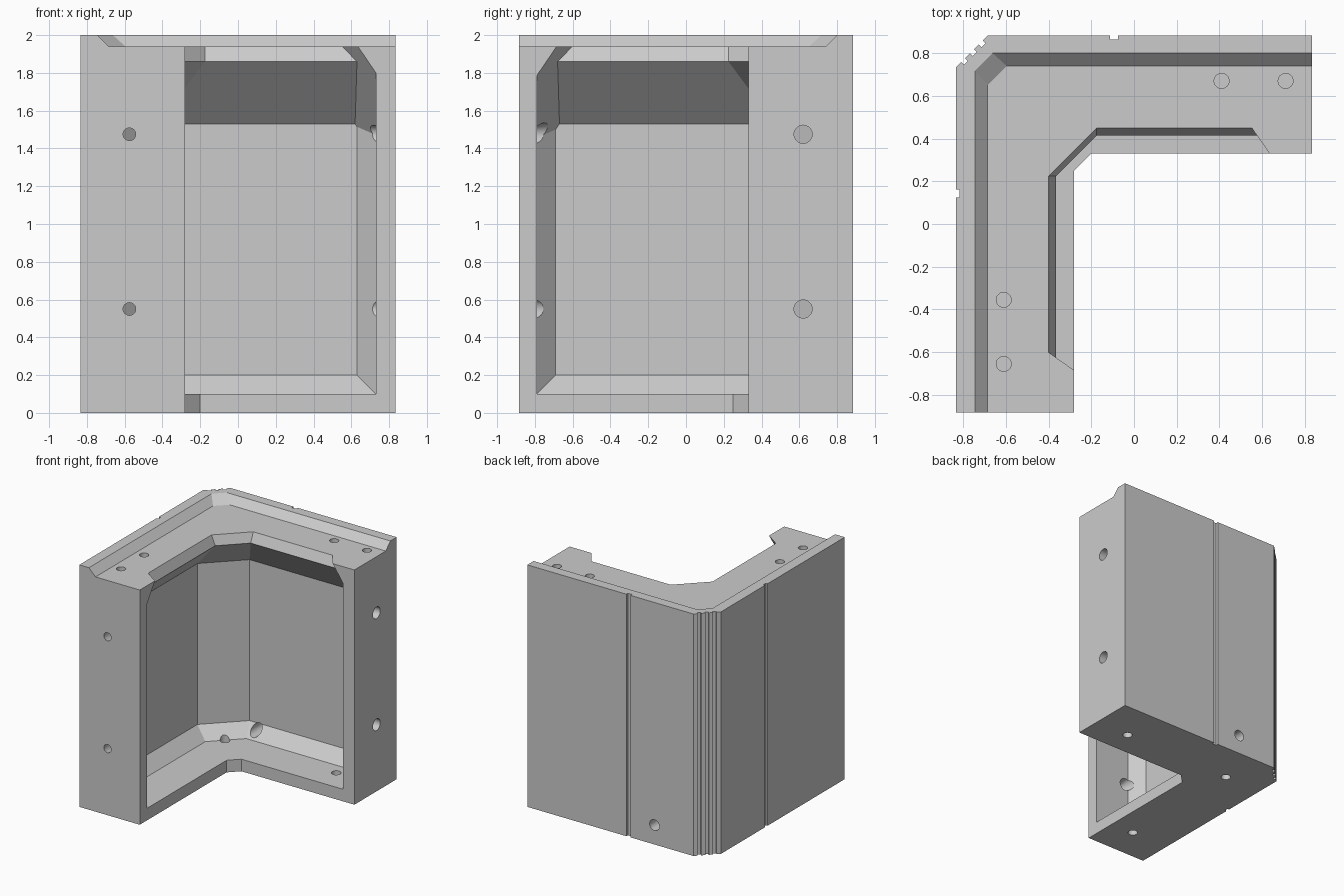
import bpy, bmesh, math
from mathutils import Vector

cube = bpy.data.objects.get("Cube")
if cube:
    bpy.data.objects.remove(cube, do_unlink=True)

concrete = bpy.data.materials.new("concrete_grey")
concrete.use_nodes = True
GREY = (0.6, 0.6, 0.6, 1)
concrete.diffuse_color = GREY
concrete.node_tree.nodes["Principled BSDF"].inputs["Base Color"].default_value = GREY


def to_object(bm, name):
    bmesh.ops.recalc_face_normals(bm, faces=bm.faces)
    mesh = bpy.data.meshes.new(name)
    bm.to_mesh(mesh)
    bm.free()
    mesh.materials.append(concrete)
    obj = bpy.data.objects.new(name, mesh)
    bpy.context.collection.objects.link(obj)
    return obj


def notch(a, b, t, width, depth):
    """Four points of a square groove at fraction t of the clockwise edge a-b."""
    a, b = Vector(a), Vector(b)
    d = (b - a).normalized()
    inward = Vector((d.y, -d.x)) * depth
    p, h = a.lerp(b, t), d * width / 2
    return [p - h, p - h + inward, p + h + inward, p + h]


def convex(name, planes, inside):
    """Convex solid: a large box trimmed by planes, keeping the inside point."""
    bm = bmesh.new()
    bmesh.ops.create_cube(bm, size=5)
    for point, normal in planes:
        point, normal = Vector(point), Vector(normal).normalized()
        if normal.dot(Vector(inside) - point) > 0:
            normal = -normal
        cut = bmesh.ops.bisect_plane(bm, geom=bm.verts[:] + bm.edges[:] + bm.faces[:],
                                     plane_co=point, plane_no=normal, clear_outer=True)
        edges = [e for e in cut["geom_cut"] if isinstance(e, bmesh.types.BMEdge)]
        if edges:
            bmesh.ops.holes_fill(bm, edges=edges)
    return to_object(bm, name)


def slope(n, a, b):
    """Plane across direction n through two (distance, height) points."""
    (s0, z0), (s1, z1) = a, b
    return ((n[0] * s0, n[1] * s0, z0), (n[0] * (z1 - z0), n[1] * (z1 - z0), s0 - s1))


def hole(start, end, r0, r1):
    start, end = Vector(start), Vector(end)
    bm = bmesh.new()
    bmesh.ops.create_cone(bm, cap_ends=True, segments=32, radius1=r0, radius2=r1,
                          depth=(end - start).length)
    turn = (end - start).to_track_quat("Z", "Y").to_matrix().to_4x4()
    bm.transform(turn)
    bmesh.ops.translate(bm, verts=bm.verts, vec=(start + end) / 2)
    return to_object(bm, "hole_cutter")


# L-shaped body with grooved outer faces and a grooved outer corner
X, Y = 0.833, 0.883
c0, c1 = (-X, 0.735), (-0.685, Y)
profile = [(-X, -Y)] + notch((-X, -Y), c0, 0.634, 0.036, 0.015) + [c0]
for t in (0.22, 0.5, 0.78):
    profile += notch(c0, c1, t, 0.026, 0.018)
profile += [c1] + notch(c1, (X, Y), 0.39, 0.038, 0.02)
profile += [(X, Y), (X, 0.33), (-0.2, 0.33), (-0.28, 0.25), (-0.28, -Y)]
bm = bmesh.new()
base = bm.faces.new([bm.verts.new((p[0], p[1], 0)) for p in profile])
top = bmesh.ops.extrude_face_region(bm, geom=[base])["geom"]
bmesh.ops.translate(bm, verts=[v for v in top if isinstance(v, bmesh.types.BMVert)], vec=(0, 0, 2))
body = to_object(bm, "corner_block")

# Outer wall directions: left, back, diagonal corner
k = math.sqrt(0.5)
LEFT, BACK, DIAG = (-1, 0), (0, 1), (-k, k)
# direction, wall, floor edge, lip edge, lip top, rim foot, rim top
walls = [(LEFT, 0.70, 0.60, 0.365, 0.40, 0.685, 0.745),
         (BACK, 0.75, 0.65, 0.415, 0.45, 0.74, 0.80),
         (DIAG, 0.827, 0.728, 0.417, 0.442, 0.945, 1.034)]
ends = [((0.73, 0, 0), (1, 0, 0)),
        ((0, -0.79, 0), (0, -1, 0)),
        ((0.635, 0.33, 1.94), (1, 0.7, 0.68)),
        ((-0.28, -0.685, 1.94), (-0.7, -1, 0.68))]
pocket = ends + [((0, 0, 0.1), (0, 0, -1)),
                 ((0.73, 0.65, 0), (1, 1, 0)), ((-0.60, -0.79, 0), (-1, -1, 0))]
lip = ends + [((0, 0, 1.8), (0, 0, -1))]
rim = [((0, 0, 1.94), (0, 0, -1))]
for n, wall, floor, edge, lip_top, foot, rim_top in walls:
    pocket += [slope(n, (wall, 0), (wall, 1)),
               slope(n, (floor, 0.1), (wall, 0.2)),
               slope(n, (edge, 1.86), (wall, 1.53))]
    lip.append(slope(n, (edge, 1.86), (lip_top, 1.94)))
    rim.append(slope(n, (foot, 1.94), (rim_top, 2)))

cutters = [convex("pocket_cutter", pocket, (0.2, -0.2, 1)),
           convex("lip_cutter", lip, (0.2, -0.2, 1.85)),
           convex("rim_cutter", rim, (0.2, -0.2, 1.97))]

# Bolt holes through the two end walls
for z in (0.55, 1.475):
    cutters += [hole((0.9, 0.62, z), (0.66, 0.62, z), 0.048, 0.048),
                hole((-0.575, -0.9, z), (-0.575, -0.72, z), 0.03, 0.067)]
# Blind holes in the top
for x, y in ((0.41, 0.67), (0.71, 0.67), (-0.61, -0.355), (-0.61, -0.655)):
    cutters.append(hole((x, y, 2.1), (x, y, 1.8), 0.035, 0.035))
# Holes through the floor and the drain in the back
for x, y in ((0.52, 0.54), (-0.49, 0.53), (-0.49, -0.6)):
    cutters.append(hole((x, y, -0.1), (x, y, 0.15), 0.037, 0.037))
cutters.append(hole((-0.33, 0.95, 0.16), (-0.33, 0.6, 0.16), 0.045, 0.045))

# Cut everything out of the block
bpy.context.view_layer.objects.active = body
for cutter in cutters:
    cutter.hide_render = True
    mod = body.modifiers.new("cut", "BOOLEAN")
    mod.operation, mod.solver, mod.object = "DIFFERENCE", "EXACT", cutter
    bpy.ops.object.modifier_apply(modifier=mod.name)
    bpy.data.objects.remove(cutter, do_unlink=True)

body.select_set(True)
bpy.ops.object.shade_smooth_by_angle(angle=math.radians(25))
